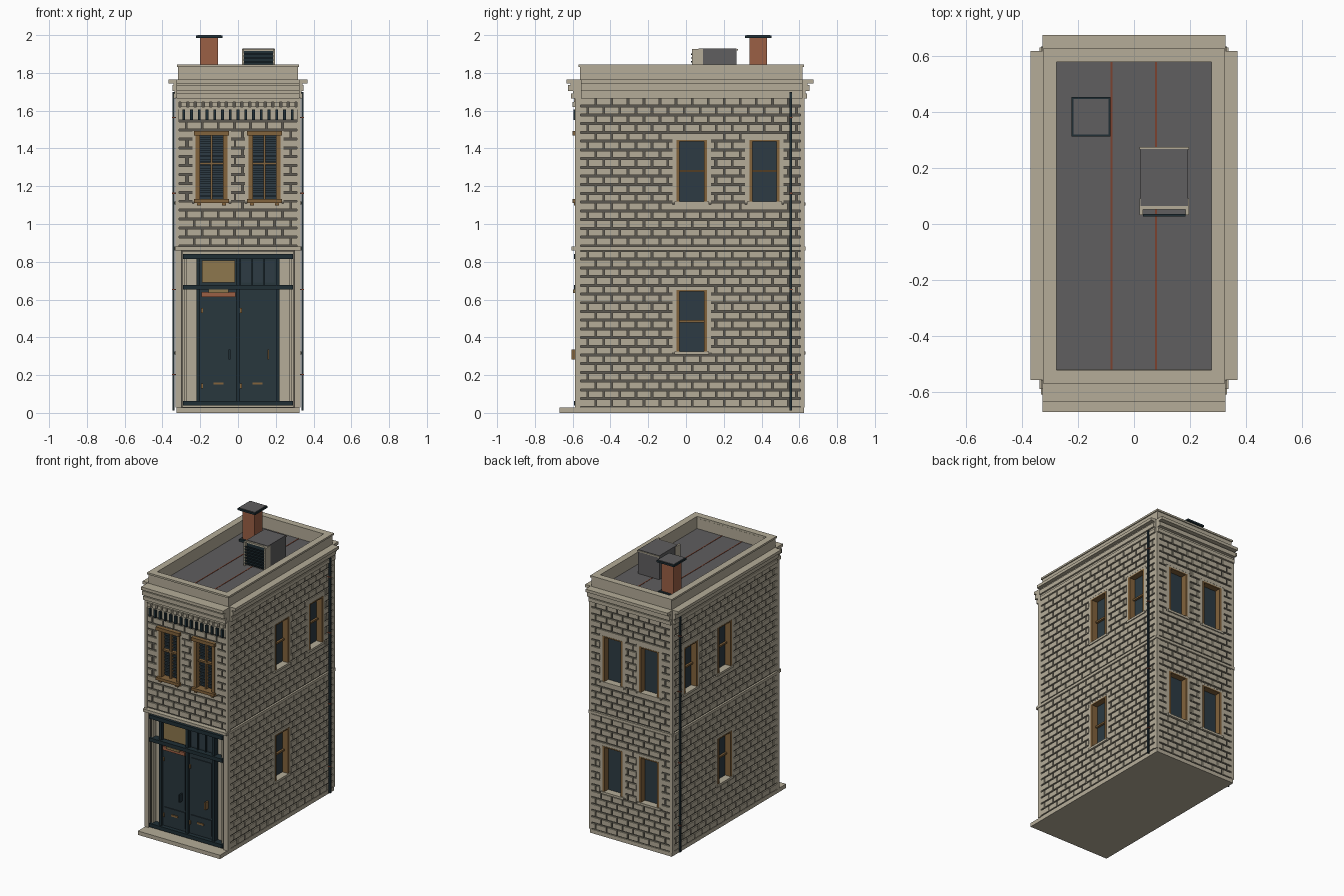
import bpy, bmesh
from mathutils import Matrix, Vector

if "Cube" in bpy.data.objects:
    bpy.data.objects.remove(bpy.data.objects["Cube"])

COLORS = {
    "stone": (0.46, 0.415, 0.315), "mortar": (0.105, 0.097, 0.08), "roof_grey": (0.115, 0.112, 0.115),
    "rust": (0.20, 0.052, 0.028), "brick_red": (0.33, 0.115, 0.06), "glass_blue": (0.026, 0.044, 0.056),
    "door_blue": (0.022, 0.038, 0.048), "dark_teal": (0.014, 0.028, 0.036),
    "wood": (0.225, 0.125, 0.045), "sign_tan": (0.27, 0.185, 0.075)}
MATS = {}
for n, c in COLORS.items():
    MATS[n] = bpy.data.materials.new(n)
    MATS[n].diffuse_color = (*c, 1)

HX, YF, YB = 0.322, -0.572, 0.618      # wall planes
parts = {}


def add(name, mat, *b):
    """Queue a box (x0, x1, y0, y1, z0, z1) for a part."""
    parts.setdefault((name, mat), []).append(b)


def on(face, u0, u1, d0, d1, z0, z1):
    """Box bounds on a wall: u along the wall, d outwards."""
    if face == "front":
        return (u0, u1, YF - d1, YF - d0, z0, z1)
    if face == "back":
        return (u0, u1, YB + d0, YB + d1, z0, z1)
    if face == "right":
        return (HX + d0, HX + d1, u0, u1, z0, z1)
    return (-HX - d1, -HX - d0, u0, u1, z0, z1)


def build(name, mat, boxes):
    bm = bmesh.new()
    for x0, x1, y0, y1, z0, z1 in boxes:
        m = Matrix.Translation(Vector((x0 + x1, y0 + y1, z0 + z1)) / 2)
        bmesh.ops.create_cube(bm, size=1, matrix=m @ Matrix.Diagonal((x1 - x0, y1 - y0, z1 - z0, 1)))
    me = bpy.data.meshes.new(name)
    bm.to_mesh(me)
    bm.free()
    me.materials.append(MATS[mat])
    ob = bpy.data.objects.new(name, me)
    bpy.context.collection.objects.link(ob)
    return ob


def bricks(face, ua, ub, za, zb, holes):
    """Running-bond raised bricks, clipped around the openings."""
    name = face + "_bricks"
    rows = round((zb - za) / 0.0465)
    pitch, length = (zb - za) / rows, 0.085
    for r in range(rows):
        z0 = za + r * pitch + 0.005
        z1 = z0 + pitch - 0.0105
        u = ua - (length / 2 if r % 2 else 0)
        while u < ub:
            segs = [(max(u, ua), min(u + length - 0.009, ub))]
            for h0, h1, hz0, hz1 in holes:
                if z1 > hz0 and z0 < hz1:
                    e = 0.02 * (r % 2)      # toothed edge
                    segs = [s for a, b in segs for s in ((a, min(b, h0 - e)), (max(a, h1 + e), b))]
            for a, b in segs:
                if b - a > 0.008:
                    add(name, "stone", *on(face, a, b, -0.004, 0.009, z0, z1))
            u += length
        for h0, h1, hz0, hz1 in holes:
            if z1 > hz0 and z0 < hz1:
                if r % 2:                   # long blocks beside openings
                    for a, b in ((h0 - 0.02, h0 + 0.002), (h1 - 0.002, h1 + 0.02)):
                        add(name, "stone", *on(face, a, b, -0.004, 0.008, z0, z1))
                # cut courses above and below openings
                for s, t in ((hz1 - 0.001, z1), (z0, hz0 + 0.001)):
                    if 0.004 < t - s < pitch:
                        add(name, "stone", *on(face, h0, h1, -0.004, 0.008, s, t))


side = [(0.03, 1.115, 1.445), (0.415, 1.115, 1.445), (0.03, 0.32, 0.65)]
WINDOWS = {"front": [(x, 1.12, 1.48) for x in (-0.14, 0.14)], "left": side, "right": side,
           "back": [(x, z, z + 0.33) for x in (-0.145, 0.145) for z in (0.32, 1.11)]}
cuts = [on("front", -0.295, 0.295, -0.045, 0.05, 0.03, 0.855)]

for face, wins in WINDOWS.items():
    holes = []
    for c, z0, z1 in wins:
        a, b = c - 0.08, c + 0.08
        holes.append((a - 0.022, b + 0.022, z0 - 0.012, z1 + 0.012))
        cuts.append(on(face, a, b, -0.045, 0.05, z0, z1))
        add(face + "_window_glass", "glass_blue", *on(face, a, b, -0.05, -0.035, z0, z1))
        # stone surround
        for p, q, s, t in ((a - 0.022, a, z0, z1), (b, b + 0.022, z0, z1),
                           (a - 0.022, b + 0.022, z1, z1 + 0.012)):
            add(face + "_window_surround", "stone", *on(face, p, q, -0.004, 0.007, s, t))
        add(face + "_window_sill", "stone", *on(face, a - 0.012, b + 0.012, -0.035, 0.015, z0 - 0.012, z0 + 0.004))
        # wooden frame
        fr = face + "_window_frame"
        for p, q, s, t in ((a, a + 0.016, z0, z1), (b - 0.016, b, z0, z1), (a, b, z1 - 0.008, z1)):
            add(fr, "wood", *on(face, p, q, -0.04, 0.009, s, t))
        if face in ("left", "right"):
            zm = (z0 + z1) / 2
            add(fr, "wood", *on(face, a, b, -0.036, -0.02, zm - 0.006, zm + 0.006))
        if face == "front":
            # projecting head and sill with wide jambs
            for s, t in ((z1 - 0.012, z1 + 0.012), (z0 - 0.008, z0 + 0.012)):
                add(fr, "wood", *on(face, a - 0.012, b + 0.012, -0.03, 0.03, s, t))
            for p, q in ((a - 0.004, a + 0.02), (b - 0.02, b + 0.004)):
                add(fr, "wood", *on(face, p, q, -0.03, 0.012, z0 + 0.012, z1 - 0.012))
            for p in (a + 0.004, b - 0.024):
                add(fr, "wood", *on(face, p, p + 0.02, 0, 0.02, z0 - 0.022, z0 - 0.008))
            zm = (z0 + z1) / 2 + 0.02
            add(fr, "wood", *on(face, c - 0.006, c + 0.006, -0.036, -0.005, z0, z1))
            add(fr, "wood", *on(face, a, b, -0.036, -0.005, zm - 0.006, zm + 0.006))
            for i in range(14):             # shutter slats
                z = z0 + 0.022 + i * 0.0235
                add("shutter_slats", "glass_blue", *on(face, a + 0.02, b - 0.02, -0.036, -0.022, z, z + 0.012))
    if face == "front":
        bricks(face, -0.312, 0.312, 0.885, 1.545, holes)
    else:
        lo, hi = (-0.312, 0.312) if face == "back" else (-0.558, 0.606)
        bricks(face, lo, hi, 0.03, 0.86, holes)
        bricks(face, lo, hi, 0.885, 1.67, holes)

# walls with cut openings
walls = build("walls", "mortar", [(-HX, HX, YF, YB, 0.01, 1.755)])
cutter = build("opening_cutter", "mortar", cuts)
mod = walls.modifiers.new("openings", "BOOLEAN")
mod.object, mod.solver = cutter, "EXACT"
bpy.context.view_layer.objects.active = walls
bpy.ops.object.modifier_apply(modifier="openings")
bpy.data.objects.remove(cutter)

# base slab, corner piers, belt course
add("base_slab", "stone", -0.326, 0.326, -0.67, 0.626, 0, 0.028)
for s in (-1, 1):
    for edge, top in ((0.298, 0.87), (0.312, 1.67)):
        x0, x1 = sorted((s * edge, s * 0.331))
        add("corner_piers", "stone", x0, x1, -0.588, -0.558, 0.87 if top > 1 else 0.028, top)
    x0, x1 = sorted((s * 0.31, s * 0.331))
    add("corner_piers", "stone", x0, x1, 0.605, 0.628, 0.028, 1.67)
for f in WINDOWS:
    u0, u1 = (-0.331, 0.331) if f in ("front", "back") else (-0.588, 0.628)
    d = 0.035 if f == "front" else 0.014
    add("belt_course", "stone", *on(f, u0, u1, -0.01, d, 0.86, 0.88))

# stepped cornice
for z0, z1, dx, df, db in ((1.665, 1.69, 0.02, 0.038, 0.022), (1.69, 1.705, 0.014, 0.026, 0.014),
                           (1.705, 1.735, 0.026, 0.053, 0.037), (1.735, 1.745, 0.02, 0.04, 0.025),
                           (1.745, 1.766, 0.047, 0.061, 0.056)):
    for f in ("left", "right"):
        add("cornice", "stone", *on(f, -0.555, 0.616, -0.03, dx, z0, z1))
    add("cornice", "stone", *on("front", -0.326, 0.326, -0.03, df, z0, z1))
    add("cornice", "stone", *on("back", -0.326, 0.326, -0.03, db, z0, z1))


def ring(name, mat, x0, x1, y0, y1, z0, z1, t):
    add(name, mat, x0, x0 + t, y0, y1, z0, z1)
    add(name, mat, x1 - t, x1, y0, y1, z0, z1)
    add(name, mat, x0 + t, x1 - t, y0, y0 + t, z0, z1)
    add(name, mat, x0 + t, x1 - t, y1 - t, y1, z0, z1)


# parapet and roof
ring("parapet", "stone", -0.317, 0.317, -0.56, 0.618, 1.745, 1.832, 0.041)
ring("parapet_coping", "stone", -0.324, 0.324, -0.568, 0.625, 1.832, 1.845, 0.048)
add("roof", "roof_grey", -0.28, 0.28, -0.525, 0.585, 1.75, 1.758)
for x in (-0.08, 0.078):
    add("roof_seams", "rust", x - 0.0035, x + 0.0035, -0.519, 0.579, 1.757, 1.76)

# corbel row under the cornice
add("corbel_back", "stone", *on("front", -0.312, 0.312, -0.004, 0.008, 1.55, 1.605))
add("corbel_band", "stone", *on("front", -0.312, 0.312, 0, 0.014, 1.607, 1.62))
for i in range(15):
    x = -0.287 + i * 0.041
    add("corbels", "dark_teal", *on("front", x - 0.0075, x + 0.0075, 0, 0.024, 1.55, 1.606))
    add("corbel_blocks", "stone", *on("front", x - 0.014, x + 0.014, 0, 0.03, 1.62, 1.645))
add("corbel_top", "stone", *on("front", -0.312, 0.312, 0, 0.02, 1.645, 1.668))

# shopfront backing, rails and posts
add("shop_backing", "stone", *on("front", -0.298, 0.298, -0.05, -0.03, 0.028, 0.858))
for z0, z1 in ((0.038, 0.064), (0.652, 0.678), (0.815, 0.842)):
    add("shop_rails", "dark_teal", *on("front", -0.29, 0.29, -0.03, 0.022, z0, z1))
for x in (-0.21, 0, 0.21):
    add("shop_posts", "dark_teal", *on("front", x - 0.01, x + 0.01, -0.03, 0.008, 0.04, 0.83))
for s in (-1, 1):
    x0, x1 = sorted((s * 0.272, s * 0.284))
    add("side_posts", "stone", *on("front", x0, x1, -0.03, 0.006, 0.04, 0.83))
    # double doors with raised panels, slot and pull
    x0, x1 = sorted((s * 0.01, s * 0.2))
    add("doors", "door_blue", *on("front", x0, x1, -0.03, -0.008, 0.06, 0.655))
    for z0, z1 in ((0.085, 0.2), (0.215, 0.61)):
        add("door_panels", "door_blue", *on("front", x0 + 0.015, x1 - 0.012, -0.01, -0.002, z0, z1))
    c = s * 0.103
    add("mail_slots", "wood", *on("front", c - 0.026, c + 0.026, -0.004, 0.004, 0.149, 0.162))
    for z in (0.13, 0.53):
        h = -0.19 if s < 0 else 0.016
        add("door_hinges", "wood", *on("front", h - 0.005, h + 0.005, -0.01, 0.002, z, z + 0.025))
for x, m in ((-0.045, "dark_teal"), (0.16, "wood")):
    add("door_pull_" + m, m, *on("front", x - 0.005, x + 0.005, -0.004, 0.033, 0.282, 0.336))
# transom: sign board and glazed lights
add("transom_backing", "door_blue", *on("front", -0.2, 0.2, -0.03, -0.018, 0.678, 0.815))
add("sign_board", "sign_tan", *on("front", -0.19, -0.016, -0.02, 0.002, 0.69, 0.807))
for x in (0.012, 0.075, 0.138):
    add("transom_glass", "glass_blue", *on("front", x + 0.006, x + 0.056, -0.02, -0.016, 0.69, 0.805))
    add("transom_bars", "dark_teal", *on("front", x - 0.004, x + 0.004, -0.02, -0.004, 0.678, 0.815))
add("door_awning", "brick_red", *on("front", -0.192, -0.014, -0.01, 0.012, 0.614, 0.64))
add("awning_lamp", "sign_tan", *on("front", -0.155, -0.05, -0.01, 0.026, 0.636, 0.652))

# downpipes on both sides
for f in ("left", "right"):
    add("downpipes", "dark_teal", *on(f, 0.549, 0.561, 0.014, 0.026, 0.012, 1.7))
    for z in (0.2, 0.65, 1.16, 1.56):
        add("pipe_brackets", "rust", *on(f, 0.547, 0.563, 0, 0.028, z, z + 0.007))

# chimney
add("chimney", "brick_red", -0.2, -0.105, 0.335, 0.43, 1.755, 1.988)
ring("chimney_flashing", "dark_teal", -0.215, -0.09, 0.32, 0.445, 1.755, 1.775, 0.02)
add("chimney_cap_rim", "dark_teal", -0.222, -0.083, 0.312, 0.453, 1.984, 1.997)
add("chimney_cap", "roof_grey", -0.215, -0.09, 0.319, 0.446, 1.996, 2.0)

# rooftop cooling unit
add("cooler_body", "roof_grey", 0.024, 0.192, 0.065, 0.268, 1.756, 1.93)
add("cooler_back_trim", "stone", 0.02, 0.196, 0.266, 0.274, 1.918, 1.926)
for x in (0.02, 0.184):
    add("cooler_frame", "stone", x, x + 0.012, 0.032, 0.09, 1.756, 1.926)
for z in (1.756, 1.916):
    add("cooler_frame", "stone", 0.02, 0.196, 0.052, 0.068, z, z + 0.01)
add("cooler_grille", "dark_teal", 0.032, 0.184, 0.058, 0.066, 1.766, 1.916)
for i in range(7):
    z = 1.775 + i * 0.02
    add("cooler_slats", "dark_teal", 0.032, 0.184, 0.026, 0.036, z, z + 0.007)

for (name, mat), boxes in parts.items():
    build(name, mat, boxes)

for m in bpy.data.materials:
    if m.users and not m.is_grease_pencil:
        m.use_nodes = True
        m.node_tree.nodes["Principled BSDF"].inputs["Base Color"].default_value = m.diffuse_color
